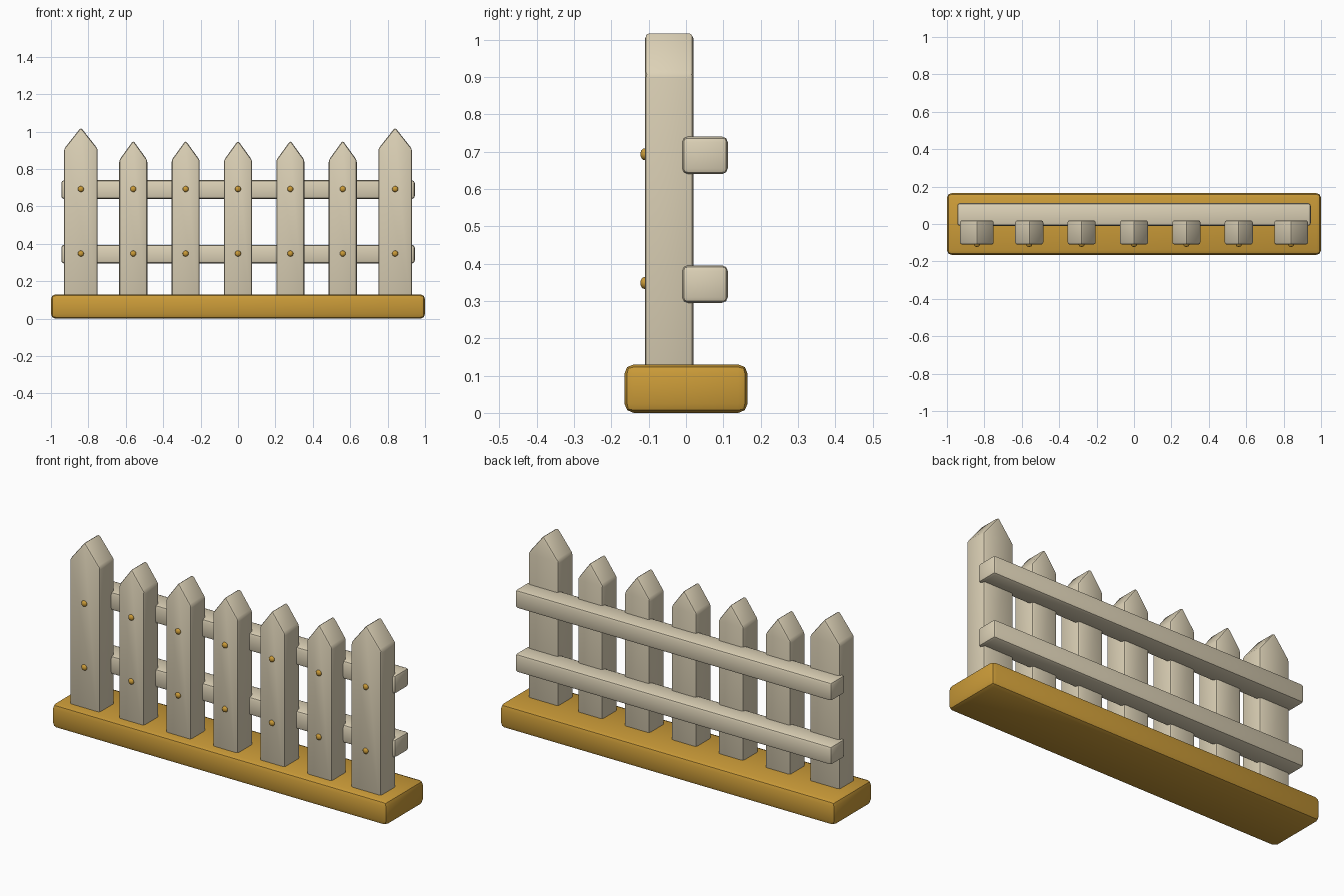
import bpy, bmesh, math

if "Cube" in bpy.data.objects:
    bpy.data.objects.remove(bpy.data.objects["Cube"])


def material(name, color):
    m = bpy.data.materials.new(name)
    m.diffuse_color = (*color, 1)
    m.use_nodes = True
    m.node_tree.nodes["Principled BSDF"].inputs["Base Color"].default_value = m.diffuse_color
    return m


CREAM = material("cream_wood", (0.72, 0.64, 0.47))
GOLD = material("golden_wood", (0.60, 0.33, 0.04))


def finish(obj, mat, bevel=0, segments=2):
    obj.data.materials.append(mat)
    bpy.ops.object.select_all(action='DESELECT')
    obj.select_set(True)
    bpy.context.view_layer.objects.active = obj
    if bevel:
        mod = obj.modifiers.new("rounded_edges", 'BEVEL')
        mod.width = bevel
        mod.segments = segments
        mod.limit_method = 'ANGLE'
        bpy.ops.object.modifier_apply(modifier=mod.name)
    bpy.ops.object.shade_smooth_by_angle(angle=math.radians(30))


def box(name, lo, hi, mat, bevel):
    bpy.ops.mesh.primitive_cube_add(size=1, location=[(a + b) / 2 for a, b in zip(lo, hi)])
    obj = bpy.context.object
    obj.name = name
    obj.scale = [b - a for a, b in zip(lo, hi)]
    bpy.ops.object.transform_apply(location=False, rotation=False, scale=True)
    finish(obj, mat, bevel)


def picket(name, x, half, shoulder, peak):
    # pointed profile extruded through the picket's depth
    profile = [(-half, 0.09), (half, 0.09), (half, shoulder), (0, peak), (-half, shoulder)]
    bm = bmesh.new()
    face = bm.faces.new([bm.verts.new((px, -0.11, pz)) for px, pz in profile])
    ext = bmesh.ops.extrude_face_region(bm, geom=[face])
    bmesh.ops.translate(bm, vec=(0, 0.13, 0),
                        verts=[g for g in ext["geom"] if isinstance(g, bmesh.types.BMVert)])
    bmesh.ops.recalc_face_normals(bm, faces=bm.faces)
    mesh = bpy.data.meshes.new(name)
    bm.to_mesh(mesh)
    bm.free()
    obj = bpy.data.objects.new(name, mesh)
    obj.location.x = x
    bpy.context.collection.objects.link(obj)
    finish(obj, CREAM, 0.012)


def nail(name, x, z):
    # domed head, half sunk into the picket
    bpy.ops.mesh.primitive_uv_sphere_add(segments=12, ring_count=8, radius=0.016,
                                         location=(x, -0.111, z), rotation=(math.pi / 2, 0, 0))
    obj = bpy.context.object
    obj.name = name
    obj.scale.z = 0.7
    finish(obj, GOLD)


# base plank
box("base", (-1, -0.165, 0), (1, 0.165, 0.13), GOLD, 0.025)

# horizontal rails behind the pickets
RAILS = (0.345, 0.69)
for n, z in enumerate(RAILS):
    box(f"rail_{n + 1}", (-0.945, -0.01, z - 0.05), (0.945, 0.112, z + 0.05), CREAM, 0.015)

# pickets (taller, wider end posts) and their nails
for i in range(-3, 4):
    x = i * 0.28
    if abs(i) == 3:
        picket(f"end_picket_{i + 4}", x, 0.09, 0.908, 1.022)
    else:
        picket(f"picket_{i + 4}", x, 0.075, 0.848, 0.952)
    for n, z in enumerate(RAILS):
        nail(f"nail_{i + 4}_{n + 1}", x, z + 0.003)
